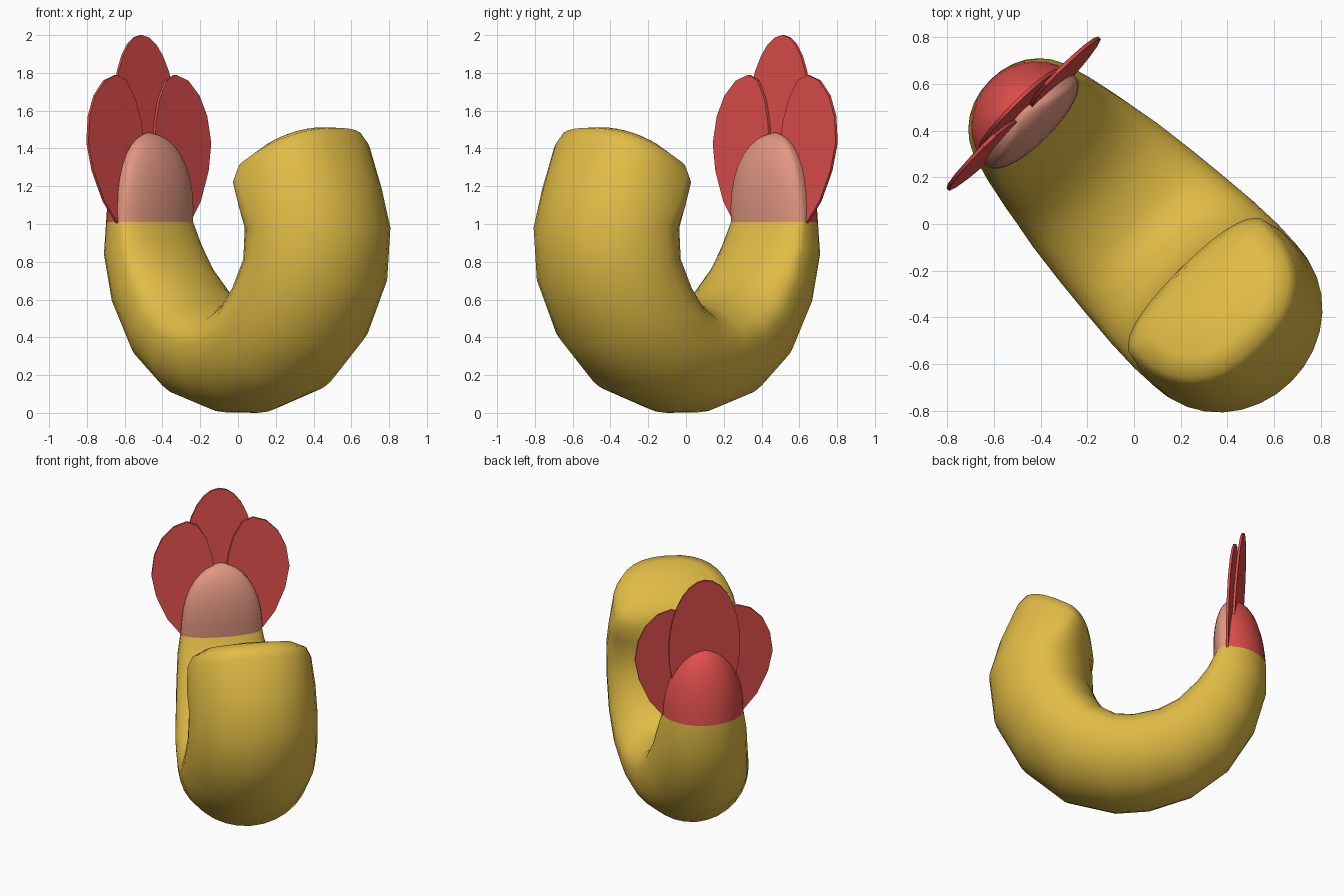
import bpy, bmesh
from math import sin, cos, pi, radians, copysign

cube = bpy.data.objects.get("Cube")
if cube:
    bpy.data.objects.remove(cube, do_unlink=True)

SIDES = 32
TURN = radians(-45)   # the whole model lies along a diagonal


def material(name, rgb):
    m = bpy.data.materials.new(name)
    m.use_nodes = True
    m.diffuse_color = (*rgb, 1)
    m.node_tree.nodes["Principled BSDF"].inputs["Base Color"].default_value = (*rgb, 1)
    return m


yellow = material("mustard yellow", (0.75, 0.50, 0.06))
red = material("coral red", (0.74, 0.078, 0.072))
pink = material("salmon pink", (0.76, 0.31, 0.22))


def finish(bm, name, mats, angle):
    bmesh.ops.recalc_face_normals(bm, faces=bm.faces[:])
    mesh = bpy.data.meshes.new(name)
    bm.to_mesh(mesh)
    bm.free()
    for m in mats:
        mesh.materials.append(m)
    ob = bpy.data.objects.new(name, mesh)
    bpy.context.collection.objects.link(ob)
    ob.rotation_euler.z = TURN
    bpy.ops.object.select_all(action="DESELECT")
    ob.select_set(True)
    bpy.context.view_layer.objects.active = ob
    bpy.ops.object.shade_smooth_by_angle(angle=radians(angle))


def section(bm, u, z, tilt, a, b, skew, n=2):
    """D-shaped ring: deep outside, shallow inside by the skew, boxier as n grows."""
    ring = []
    for i in range(SIDES):
        t = 2 * pi * i / SIDES
        c = copysign(abs(cos(t)) ** (2 / n), cos(t))
        s = copysign(abs(sin(t)) ** (2 / n), sin(t))
        out = a * (c * (1 + copysign(skew, c)) - skew)
        ring.append(bm.verts.new((u + out * cos(tilt), b * s, z + out * sin(tilt))))
    return ring


def loft(bm, rings, tip):
    for r, q in zip(rings, rings[1:]):
        for i in range(SIDES):
            j = (i + 1) % SIDES
            bm.faces.new((r[i], r[j], q[j], q[i]))
    end = bm.verts.new(tip)
    for i in range(SIDES):
        bm.faces.new((rings[-1][i], rings[-1][(i + 1) % SIDES], end))
    bm.faces.new(rings[0])


# Curved body: along, height, outward angle, thickness, half width, skew, boxiness
stations = [
    (-.70, 1.01, 180, .17, .27, .47, 2),
    (-.675, .86, 190, .20, .295, .45, 2.1),
    (-.595, .67, 212, .235, .315, .36, 2.1),
    (-.45, .475, 230, .27, .345, .3, 2),
    (-.27, .35, 247, .285, .375, .28, 2),
    (-.05, .29, 262, .29, .40, .28, 2),
    (.12, .292, 275, .293, .415, .28, 2),
    (.33, .375, 300, .31, .43, .25, 2),
    (.49, .54, 325, .325, .435, .2, 2),
    (.597, .76, 345, .335, .43, .14, 2),
    (.614, .98, 360, .34, .425, .14, 2),
    (.585, 1.14, 374, .31, .425, .36, 2.1),
    (.525, 1.32, 389, .285, .408, .5, 2.4),
    (.51, 1.385, 389, .255, .375, .46, 2.4),
    (.495, 1.425, 389, .18, .28, .4, 2.3),
]
bm = bmesh.new()
loft(bm, [section(bm, u, z, radians(t), a, b, k, n) for u, z, t, a, b, k, n in stations],
     (.485, 0, 1.44))
finish(bm, "curved_body", [yellow], 60)

# Domed bud on the thin end, pink in front of the petals and red behind
bm = bmesh.new()
rings = []
for k in range(9):
    h = sin(k / 9 * pi / 2)
    r = (1 - h ** 2.3) ** 0.5
    rings.append(section(bm, -.70 + .03 * h, 1.01 + .47 * h, pi, .17 * r, .27 * r, .47))
loft(bm, rings, (-.67, 0, 1.485))
cut, normal = (-.645, 0, 1), (1, 0, .07)
bmesh.ops.bisect_plane(bm, geom=bm.verts[:] + bm.edges[:] + bm.faces[:],
                       plane_co=cut, plane_no=normal)
for f in bm.faces:
    c = f.calc_center_median()
    f.material_index = int(c.x - cut[0] + normal[2] * (c.z - 1) > 0)
finish(bm, "domed_bud", [red, pink], 60)


# Thin upright petals leaning slightly back
def petal(name, outline, back):
    bm = bmesh.new()
    f = bm.faces.new([bm.verts.new((-.63 - back - .07 * (z - 1), v, z))
                      for v, z in outline])
    ext = bmesh.ops.extrude_face_region(bm, geom=[f])
    moved = [g for g in ext["geom"] if isinstance(g, bmesh.types.BMVert)]
    bmesh.ops.translate(bm, verts=moved, vec=(-.016, 0, 0))
    finish(bm, name, [red], 30)


petal("middle_petal", [(.238 * cos(i * pi / 14), 1.5 + .5 * sin(i * pi / 14))
                       for i in range(28)], .018)
side = [(.25, .98), (.36, 1.12), (.43, 1.28), (.46, 1.43), (.44, 1.57), (.39, 1.68),
        (.31, 1.76), (.22, 1.79), (.15, 1.76), (.09, 1.66), (.055, 1.54),
        (.035, 1.4), (.035, 1.2), (.09, 1.03)]
for name, s in (("left_petal", 1), ("right_petal", -1)):
    petal(name, [(s * v, z) for v, z in side], 0)
